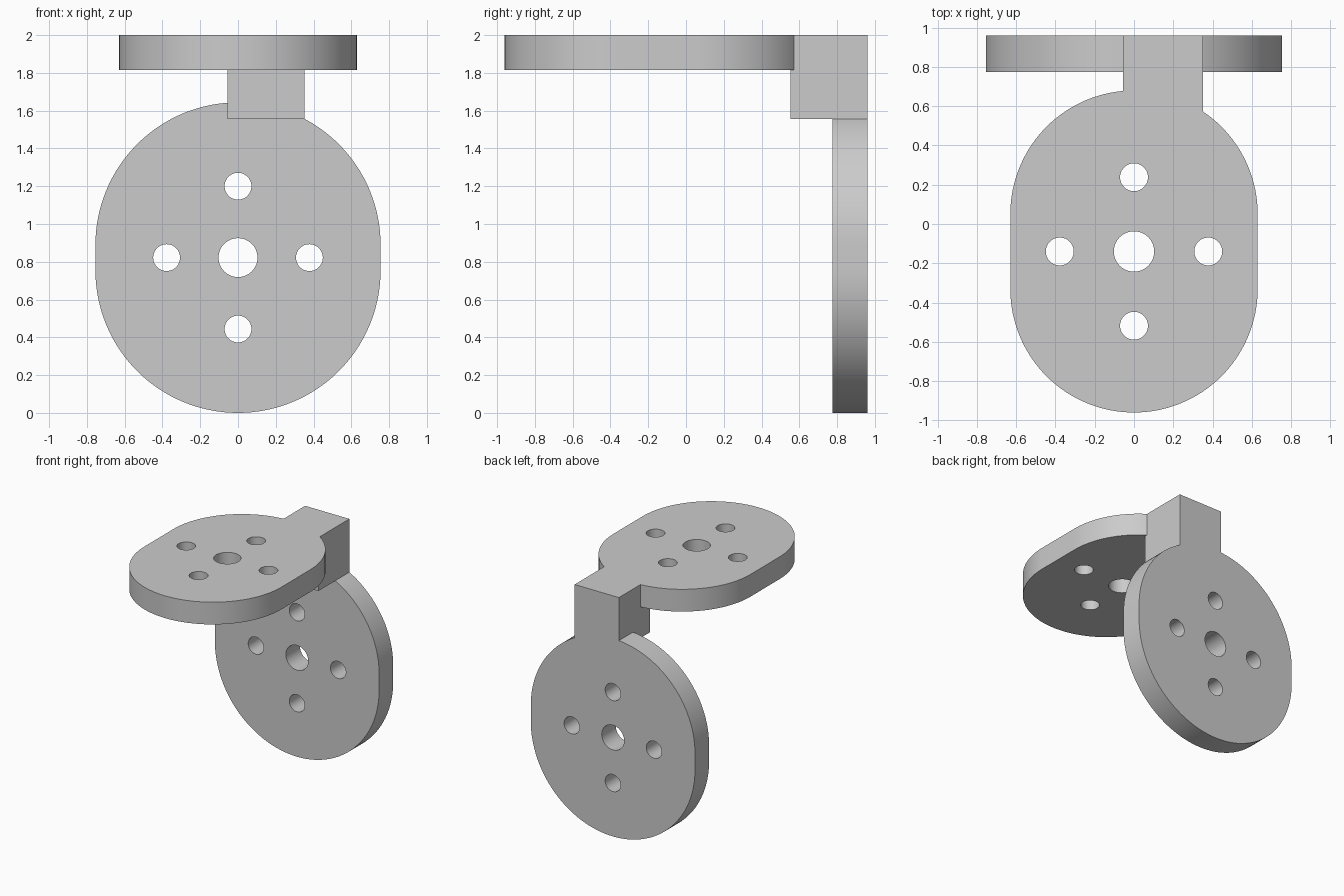
import bpy
import bmesh
from math import sin, cos, pi, radians
from mathutils import Matrix, Vector

if "Cube" in bpy.data.objects:
    bpy.data.objects.remove(bpy.data.objects["Cube"], do_unlink=True)

THICK = 0.185
BACK = 0.96
TOP = 2.0

grey = bpy.data.materials.new("plain grey")
grey.use_nodes = True
colour = (0.6, 0.6, 0.6, 1)
grey.diffuse_color = colour
grey.node_tree.nodes["Principled BSDF"].inputs["Base Color"].default_value = colour


def add_object(name, bm, matrix=Matrix()):
    bm.transform(matrix)
    bmesh.ops.recalc_face_normals(bm, faces=bm.faces[:])
    mesh = bpy.data.meshes.new(name)
    bm.to_mesh(mesh)
    bm.free()
    mesh.materials.append(grey)
    obj = bpy.data.objects.new(name, mesh)
    bpy.context.collection.objects.link(obj)
    return obj


def combine(target, other, operation):
    """Apply a boolean and discard the helper."""
    mod = target.modifiers.new(operation.lower(), "BOOLEAN")
    mod.operation = operation
    mod.solver = "EXACT"
    mod.object = other
    bpy.context.view_layer.objects.active = target
    bpy.ops.object.modifier_apply(modifier=mod.name)
    bpy.data.objects.remove(other, do_unlink=True)


def drilled_plate(name, radius, straight, matrix, segments=64):
    """Rounded plate centred on its origin, with five through holes."""
    bm = bmesh.new()
    ring = []
    for side in (0, 1):
        shift = straight * (1 - 2 * side)
        for i in range(segments + 1):
            a = pi * (side + i / segments)
            ring.append(bm.verts.new((radius * cos(a), radius * sin(a) + shift, -THICK / 2)))
    face = bm.faces.new(ring)
    walls = bmesh.ops.extrude_face_region(bm, geom=[face])
    raised = [v for v in walls["geom"] if isinstance(v, bmesh.types.BMVert)]
    bmesh.ops.translate(bm, verts=raised, vec=(0, 0, THICK))
    plate = add_object(name, bm, matrix)

    # one large centre hole and four small ones around it
    bm = bmesh.new()
    spots = [(0, 0, 0.103)]
    spots += [(0.378 * cos(k * pi / 2), 0.378 * sin(k * pi / 2), 0.071) for k in range(4)]
    for x, y, r in spots:
        bmesh.ops.create_cone(bm, cap_ends=True, segments=48, radius1=r, radius2=r,
                              depth=THICK * 2, matrix=Matrix.Translation((x, y, 0)))
    cutter = add_object("hole_cutter", bm, matrix)
    cutter.hide_render = True
    combine(plate, cutter, "DIFFERENCE")
    return plate


# horizontal plate at the top
top_plate = drilled_plate("top_plate", 0.63, 0.19,
                          Matrix.Translation((0, -0.14, TOP - THICK / 2)))

# upright plate at the back
back_plate = drilled_plate("back_plate", 0.755, 0.067,
                           Matrix.Translation((0, BACK - THICK / 2, 0.822))
                           @ Matrix.Rotation(radians(90), 4, "X"))

# corner block joining the two plates
low = Vector((-0.055, 0.552, 1.556))
high = Vector((0.352, BACK, TOP))
bm = bmesh.new()
bmesh.ops.create_cube(bm, size=1)
bracket = add_object("corner_bracket", bm,
                     Matrix.Translation((low + high) / 2)
                     @ Matrix.Diagonal((*(high - low), 1)))
combine(bracket, top_plate, "UNION")
combine(bracket, back_plate, "UNION")

bpy.ops.object.select_all(action="DESELECT")
bracket.select_set(True)
bpy.context.view_layer.objects.active = bracket
bpy.ops.object.shade_smooth_by_angle(angle=radians(30))
